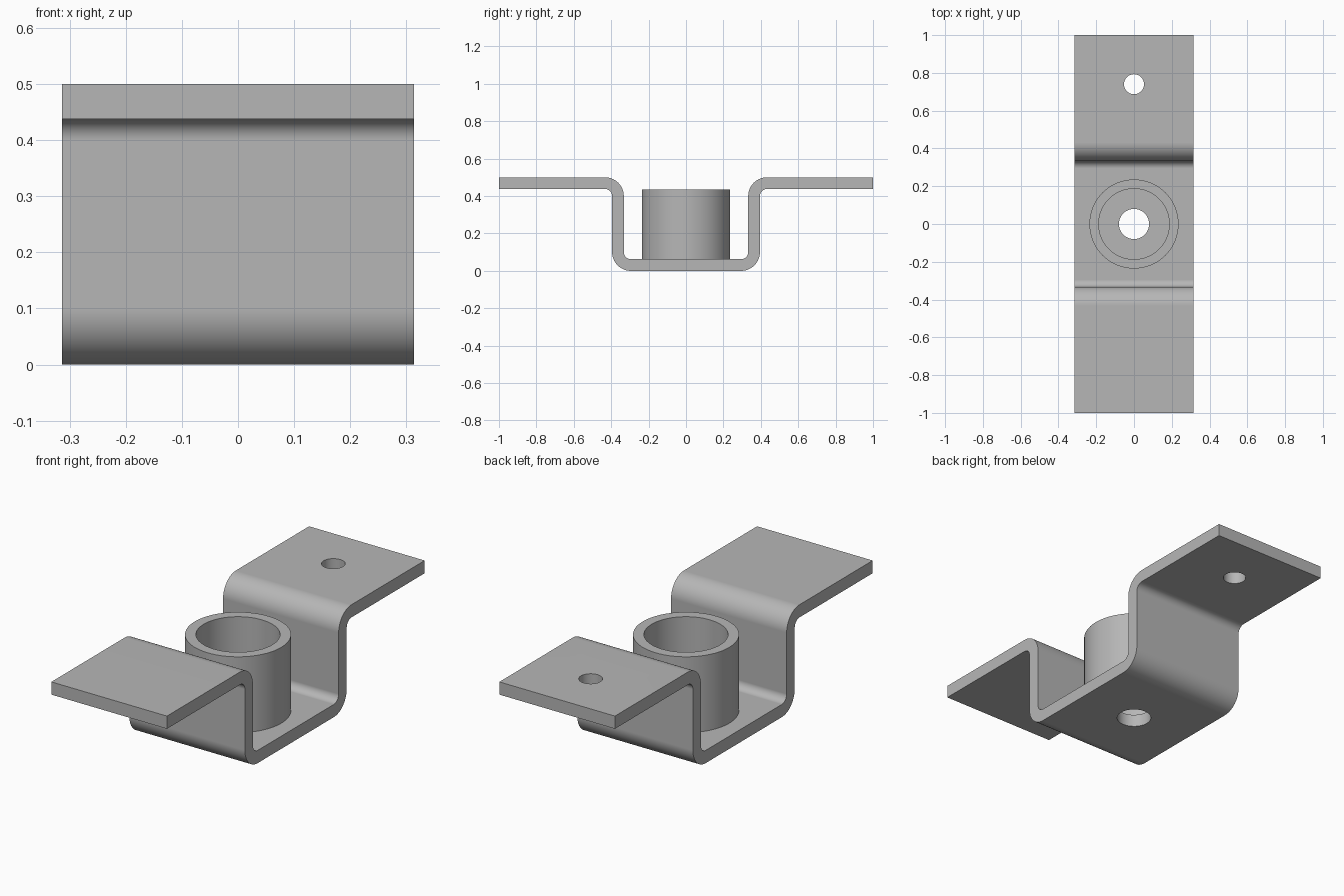
import bpy, bmesh, math

if "Cube" in bpy.data.objects:
    bpy.data.objects.remove(bpy.data.objects["Cube"], do_unlink=True)

WIDTH, THICK, TOP = 0.628, 0.0625, 0.5
WALL = 0.395                      # outer face of the upright walls
R_OUT = 0.1
R_IN = R_OUT - THICK
STEPS = 14

steel = bpy.data.materials.new("grey steel")
steel.use_nodes = True
GREY = (0.47, 0.47, 0.47, 1)
steel.diffuse_color = GREY
steel.node_tree.nodes["Principled BSDF"].inputs["Base Color"].default_value = GREY


def finish(name, bm):
    bmesh.ops.recalc_face_normals(bm, faces=bm.faces)
    mesh = bpy.data.meshes.new(name)
    bm.to_mesh(mesh)
    bm.free()
    obj = bpy.data.objects.new(name, mesh)
    bpy.context.collection.objects.link(obj)
    mesh.materials.append(steel)
    return obj


def select(obj):
    bpy.ops.object.select_all(action='DESELECT')
    obj.select_set(True)
    bpy.context.view_layer.objects.active = obj


def smooth(obj):
    select(obj)
    bpy.ops.object.shade_smooth_by_angle(angle=math.radians(30))
    obj.modifiers.new("even_shading", 'WEIGHTED_NORMAL').keep_sharp = True


def arc(cy, cz, r, start, end):
    angles = [math.radians(start + (end - start) * i / STEPS) for i in range(STEPS + 1)]
    return [(cy + r * math.cos(a), cz + r * math.sin(a)) for a in angles]


def half_path(r_low, r_high):
    """Lower bend, then upper bend, on the +y side."""
    low = arc(WALL - R_OUT, R_OUT, r_low, -90, 0)
    high = arc(WALL - THICK + R_OUT, TOP - R_OUT, r_high, 180, 90)
    return low + high + [(1, high[-1][1])]


def full_path(half):
    return [(-y, z) for y, z in reversed(half)] + half


# Bent strap: folded profile extruded across its width
under = full_path(half_path(R_OUT, R_IN))
over = full_path(half_path(R_IN, R_OUT))
bm = bmesh.new()
face = bm.faces.new([bm.verts.new((-WIDTH / 2, y, z)) for y, z in under + over[::-1]])
extruded = bmesh.ops.extrude_face_region(bm, geom=[face])["geom"]
bmesh.ops.translate(bm, vec=(WIDTH, 0, 0),
                    verts=[v for v in extruded if isinstance(v, bmesh.types.BMVert)])
strap = finish("bent_strap", bm)

# Drilled holes: centre of the base and one mounting flange
for y, z, radius in ((0, THICK / 2, 0.08), (0.74, TOP - THICK / 2, 0.053)):
    bpy.ops.mesh.primitive_cylinder_add(vertices=48, radius=radius, depth=0.2,
                                        location=(0, y, z))
    drill = bpy.context.object
    drill.hide_render = True
    cut = strap.modifiers.new("hole", 'BOOLEAN')
    cut.object, cut.solver = drill, 'EXACT'
    select(strap)
    bpy.ops.object.modifier_apply(modifier=cut.name)
    bpy.data.objects.remove(drill, do_unlink=True)
smooth(strap)

# Tubular collar standing on the base
bm = bmesh.new()
ring = [(0.187, THICK), (0.236, THICK), (0.236, 0.435), (0.187, 0.435)]
verts = [bm.verts.new((r, 0, z)) for r, z in ring]
edges = [bm.edges.new((verts[i], verts[(i + 1) % 4])) for i in range(4)]
bmesh.ops.spin(bm, geom=verts + edges, axis=(0, 0, 1), cent=(0, 0, 0),
               angle=math.tau, steps=64, use_merge=True)
bmesh.ops.remove_doubles(bm, verts=bm.verts, dist=1e-5)
smooth(finish("collar", bm))
